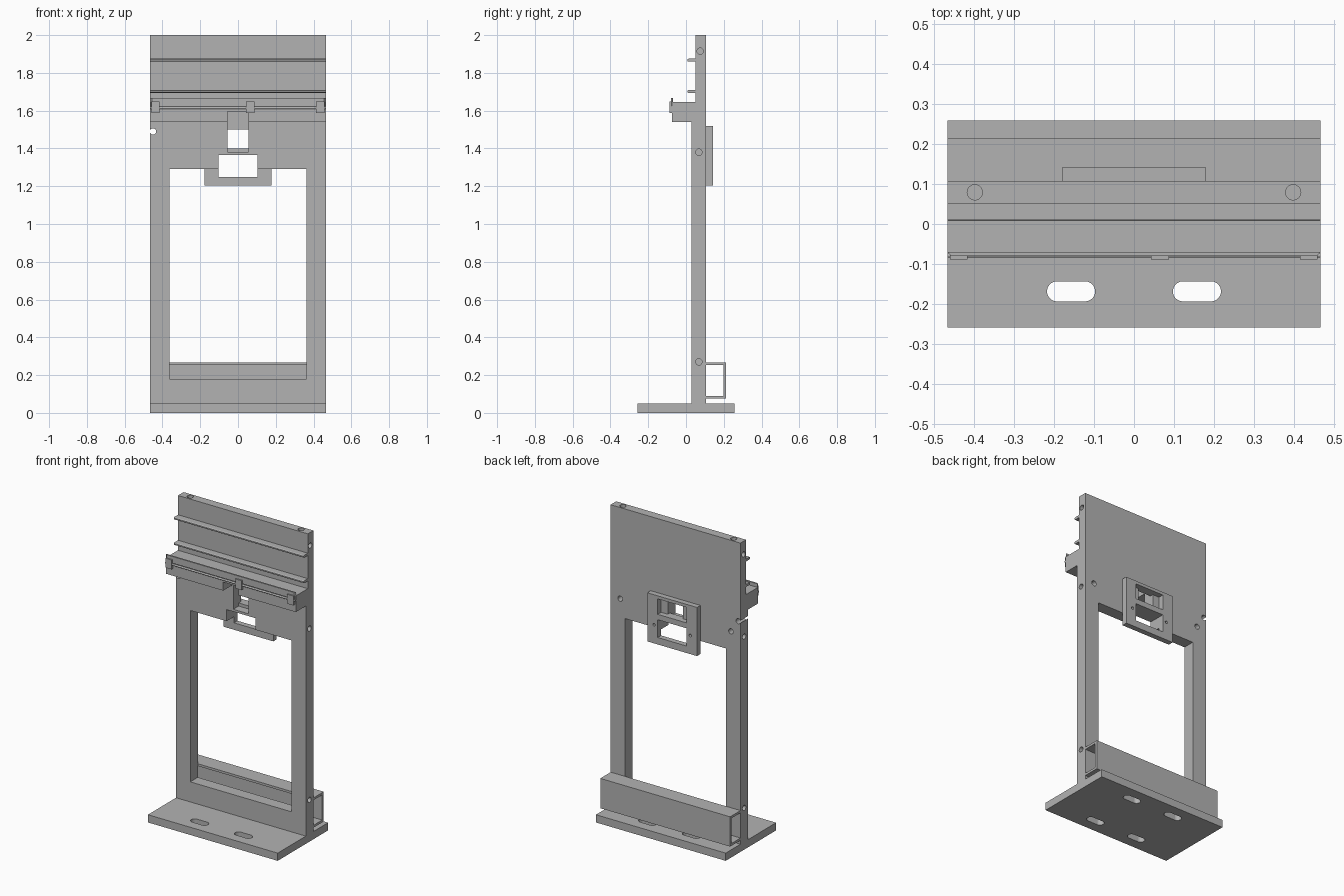
import bpy, bmesh, math
from mathutils import Matrix, Vector

old = bpy.data.objects.get("Cube")
if old:
    bpy.data.objects.remove(old, do_unlink=True)

grey = bpy.data.materials.new("plain grey")
grey.use_nodes = True
COLOR = (0.45, 0.45, 0.45, 1)
grey.diffuse_color = COLOR
grey.node_tree.nodes["Principled BSDF"].inputs["Base Color"].default_value = COLOR

W = 0.465                    # half width of the whole stand
FRONT, BACK = 0.03, 0.107    # faces of the upright frame


def finish(name, bm):
    bmesh.ops.recalc_face_normals(bm, faces=bm.faces)
    mesh = bpy.data.meshes.new(name)
    bm.to_mesh(mesh)
    bm.free()
    mesh.materials.append(grey)
    obj = bpy.data.objects.new(name, mesh)
    bpy.context.collection.objects.link(obj)
    return obj


def box(name, x, y, z):
    bm = bmesh.new()
    bmesh.ops.create_cube(bm, size=1)
    for v in bm.verts:
        v.co = Vector([(r[0] + r[1]) / 2 + c * (r[1] - r[0])
                       for c, r in zip(v.co, (x, y, z))])
    return finish(name, bm)


def profile(name, points, half=W):
    """Extrude a side (y, z) outline across the width."""
    bm = bmesh.new()
    face = bm.faces.new([bm.verts.new((-half, y, z)) for y, z in points])
    new = bmesh.ops.extrude_face_region(bm, geom=[face])["geom"]
    bmesh.ops.translate(bm, vec=(2 * half, 0, 0),
                        verts=[g for g in new if isinstance(g, bmesh.types.BMVert)])
    return finish(name, bm)


def rod(name, center, radius, length, axis, sides=24):
    bm = bmesh.new()
    turn = {"X": Matrix.Rotation(math.pi / 2, 4, "Y"),
            "Y": Matrix.Rotation(math.pi / 2, 4, "X"), "Z": Matrix()}[axis]
    bmesh.ops.create_cone(bm, cap_ends=True, segments=sides, radius1=radius,
                          radius2=radius, depth=length,
                          matrix=Matrix.Translation(center) @ turn)
    return finish(name, bm)


def slot(x, y, half, radius):
    """Rounded slot cutter running along x."""
    bm = bmesh.new()
    bmesh.ops.create_cone(bm, cap_ends=True, segments=32, radius1=radius,
                          radius2=radius, depth=0.2,
                          matrix=Matrix.Rotation(math.pi / 32, 4, "Z"))
    for v in bm.verts:
        v.co.x += math.copysign(half - radius, v.co.x)
        v.co += Vector((x, y, 0))
    return finish("slot_cutter", bm)


def cut(obj, cutters):
    bpy.context.view_layer.objects.active = obj
    for c in cutters:
        c.hide_render = True
        mod = obj.modifiers.new("cut", "BOOLEAN")
        mod.operation, mod.solver, mod.object = "DIFFERENCE", "EXACT", c
        bpy.ops.object.modifier_apply(modifier=mod.name)
        bpy.data.objects.remove(c, do_unlink=True)


# Base plate with four slots
base = box("base_plate", (-W, W), (-0.258, 0.258), (0, 0.05))
cut(base, [slot(x, y, 0.06, 0.025) for x in (-0.157, 0.157) for y in (-0.168, 0.168)])

# Upright frame with its front ledge
frame = profile("upright_frame", [
    (FRONT, 0.05), (BACK, 0.05), (BACK, 2), (0.05, 2), (0.05, 1.645),
    (-0.073, 1.645), (-0.073, 1.54), (FRONT, 1.54)])
cutters = [
    box("window_cutter", (-0.363, 0.363), (-0.2, 0.3), (0.18, 1.29)),
    box("notch_cutter", (-0.055, 0.055), (-0.2, 0.085), (1.38, 1.595)),
    box("upper_opening_cutter", (-0.055, 0.055), (0, 0.3), (1.4, 1.5)),
    box("lower_opening_cutter", (-0.103, 0.103), (0, 0.3), (1.2, 1.365)),
    rod("through_hole_cutter", (-0.45, 0.1, 1.49), 0.017, 0.4, "Y")]
for side in (-1, 1):
    cutters += [rod("side_hole_cutter", (side * W, y, z), 0.017, 0.08, "X")
                for y, z in ((0.068, 0.27), (0.068, 1.38), (0.075, 1.915))]
    cutters.append(rod("top_hole_cutter", (side * 0.397, 0.079, 2), 0.019, 0.1, "Z"))
    cutters.append(rod("back_hole_cutter", (side * 0.397, BACK, 1.41), 0.017, 0.08, "Y"))
cut(frame, cutters)

# Backing plate with two openings and two screw holes
plate = box("backing_plate", (-0.178, 0.178), (BACK, 0.142), (1.205, 1.52))
cut(plate, [box("opening_cutter", (-0.103, 0.103), (0, 0.3), z)
            for z in ((1.4, 1.5), (1.25, 1.365))]
    + [rod("screw_hole_cutter", (x, 0.12, 1.325), 0.009, 0.2, "Y", 16)
       for x in (-0.13, 0.13)])

# Open channel behind the foot of the frame
t, low, high, rear = 0.015, 0.075, 0.268, 0.213
profile("rear_channel", [
    (BACK, low), (rear, low), (rear, high), (BACK, high), (BACK, high - t),
    (rear - t, high - t), (rear - t, low + t), (BACK, low + t)])

# Two thin rails with rounded front edges
for name, z in (("lower_rail", 1.702), ("upper_rail", 1.867)):
    profile(name, [(0.05, z - 0.008), (0.05, z + 0.008), (0.013, z + 0.008),
                   (0.007, z + 0.004), (0.007, z - 0.004), (0.013, z - 0.008)])

# Strip with tapered ends along the ledge, its rod and three clips
strip = box("ledge_strip", (-W, W), (-0.08, -0.07), (1.625, 1.668))
cut(strip, [rod("taper_cutter", (s * W, -0.093, 1.64), 0.022, 0.2, "Z", 4) for s in (-1, 1)])
rod("ledge_rod", (0, -0.078, 1.615), 0.006, 2 * W, "X", 12)
for name, x in (("right_clip", -0.437), ("middle_clip", 0.065), ("left_clip", 0.436)):
    box(name, (x - 0.022, x + 0.022), (-0.088, -0.07), (1.587, 1.648))
